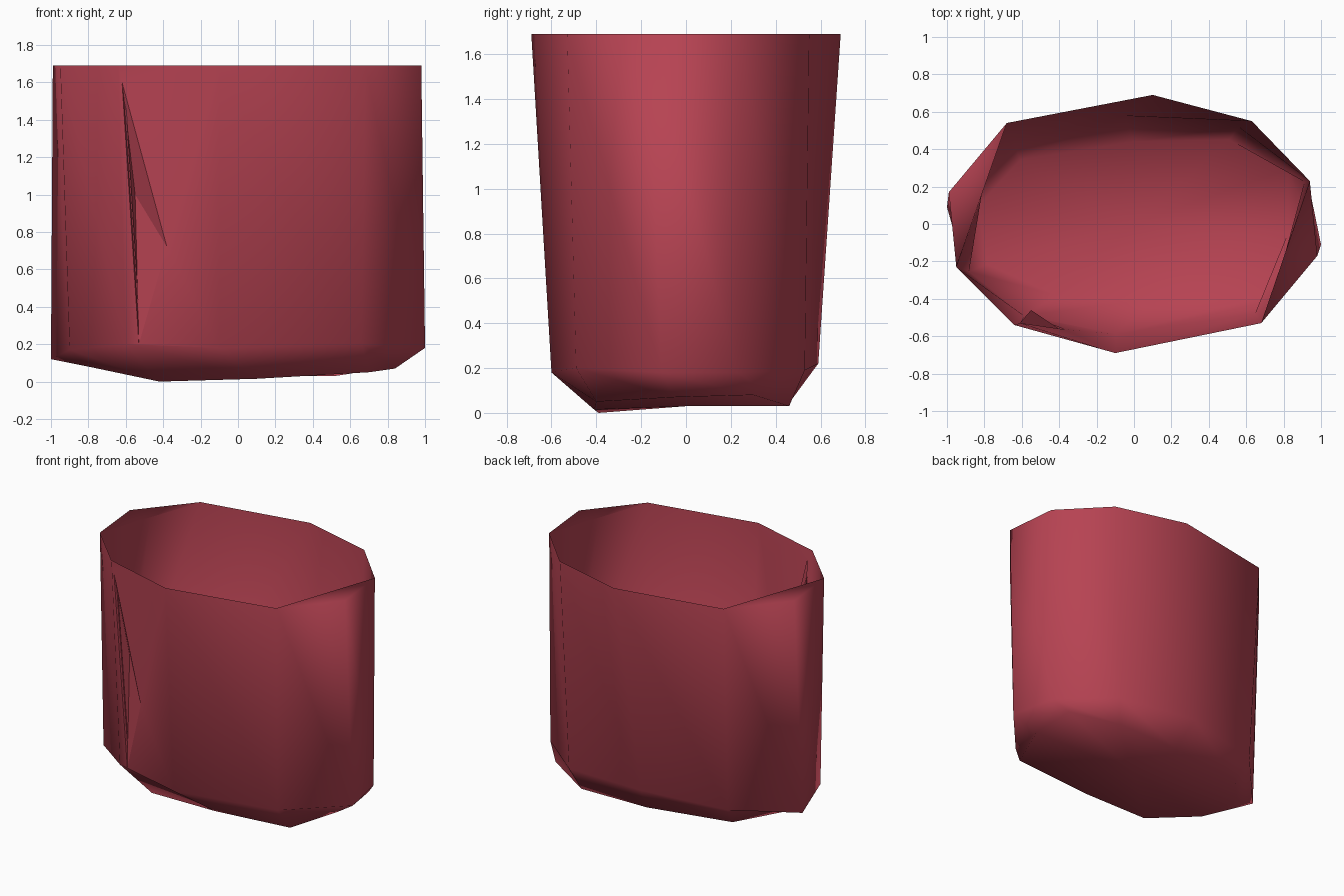
import bpy
import bmesh

if "Cube" in bpy.data.objects:
    bpy.data.objects.remove(bpy.data.objects["Cube"], do_unlink=True)

TOP = 1.69
N = 10

red = bpy.data.materials.new("dusty_red")
red.use_nodes = True
red.diffuse_color = (0.47, 0.056, 0.085, 1)
red.node_tree.nodes["Principled BSDF"].inputs["Base Color"].default_value = red.diffuse_color

# Cross-sections, counter-clockwise from the back
rim = [(0.1, 0.69), (-0.68, 0.54), (-0.99, 0.17), (-0.95, -0.23), (-0.64, -0.54),
       (-0.1, -0.69), (0.68, -0.53), (0.98, -0.17), (0.94, 0.23), (0.63, 0.55)]
lower = [(-0.05, 0.59, 0.22), (-0.66, 0.46, 0.19), (-1, 0.09, 0.12), (-0.9, -0.26, 0.17),
         (-0.6, -0.5, 0.2), (-0.1, -0.6, 0.18), (0.66, -0.49, 0.2), (1, -0.11, 0.18),
         (0.93, 0.23, 0.18), (0.57, 0.53, 0.19)]
base = [(0, 0.45, 0.03), (-0.62, 0.35, 0.05), (-0.85, 0.1, 0.09), (-0.8, -0.22, 0.08),
        (-0.42, -0.39, 0), (0.1, -0.41, 0.015), (0.7, -0.4, 0.05), (0.84, -0.05, 0.07),
        (0.84, 0.3, 0.08), (0.52, 0.46, 0.03)]
TIPS = (2, 7)
# Crease in the front wall: top, right, bottom and deepest point
crease = [(-0.62, -0.54, 1.6), (-0.38, -0.575, 0.72), (-0.53, -0.515, 0.2), (-0.55, -0.46, 1.0)]
CREASE_SIDE = 4


def build_wall(name, top_ring, scale, lift, inner):
    """Loft one sheet of the cup, opened along a crease in one side."""
    bm = bmesh.new()

    def add(points):
        return [bm.verts.new((x * scale, y * scale, z + lift)) for x, y, z in points]

    a = [bm.verts.new((x, y, TOP)) for x, y in top_ring]
    b, c = add(lower), add(base)
    centre = add([(0, 0, 0.03)])[0]
    faces = []
    recess = []
    for i in range(N):
        j = (i + 1) % N
        faces += [(b[i], b[j], c[j], c[i]), (c[i], c[j], centre)]
        if i != CREASE_SIDE:
            faces.append((a[i], a[j], b[j], b[i]))
            continue
        t, r, d = add(crease[:3])
        faces += [(a[i], a[j], t), (a[j], r, t), (a[j], b[j], r), (b[j], d, r),
                  (b[j], b[i], d), (b[i], a[i], t, d)]
        if not inner:
            n = add(crease[3:])[0]
            recess = [(t, r, n), (r, d, n), (d, t, n)]
    # Flat lips close the gap between the sheets at both narrow ends
    if not inner:
        faces += [(a[i + 1], a[i], a[i - 1]) for i in TIPS]
    for f in faces:
        bm.faces.new(f).smooth = True
    for f in recess:
        bm.faces.new(f)
    # Turn the sheet to face the wanted side
    bmesh.ops.recalc_face_normals(bm, faces=bm.faces[:])
    bm.faces.ensure_lookup_table()
    bm.normal_update()
    floor = bm.faces[1]
    if (floor.normal.z > 0) != inner:
        bmesh.ops.reverse_faces(bm, faces=bm.faces[:])
    mesh = bpy.data.meshes.new(name)
    bm.to_mesh(mesh)
    bm.free()
    mesh.materials.append(red)
    bpy.context.collection.objects.link(bpy.data.objects.new(name, mesh))


# The inner sheet runs straight across both narrow ends at the rim
inner_rim = list(rim)
for i in TIPS:
    p, q = rim[i - 1], rim[i + 1]
    inner_rim[i] = ((p[0] + q[0]) / 2, (p[1] + q[1]) / 2)

build_wall("outer_wall", rim, 1.0, 0.0, False)
build_wall("inner_wall", inner_rim, 0.98, 0.02, True)
